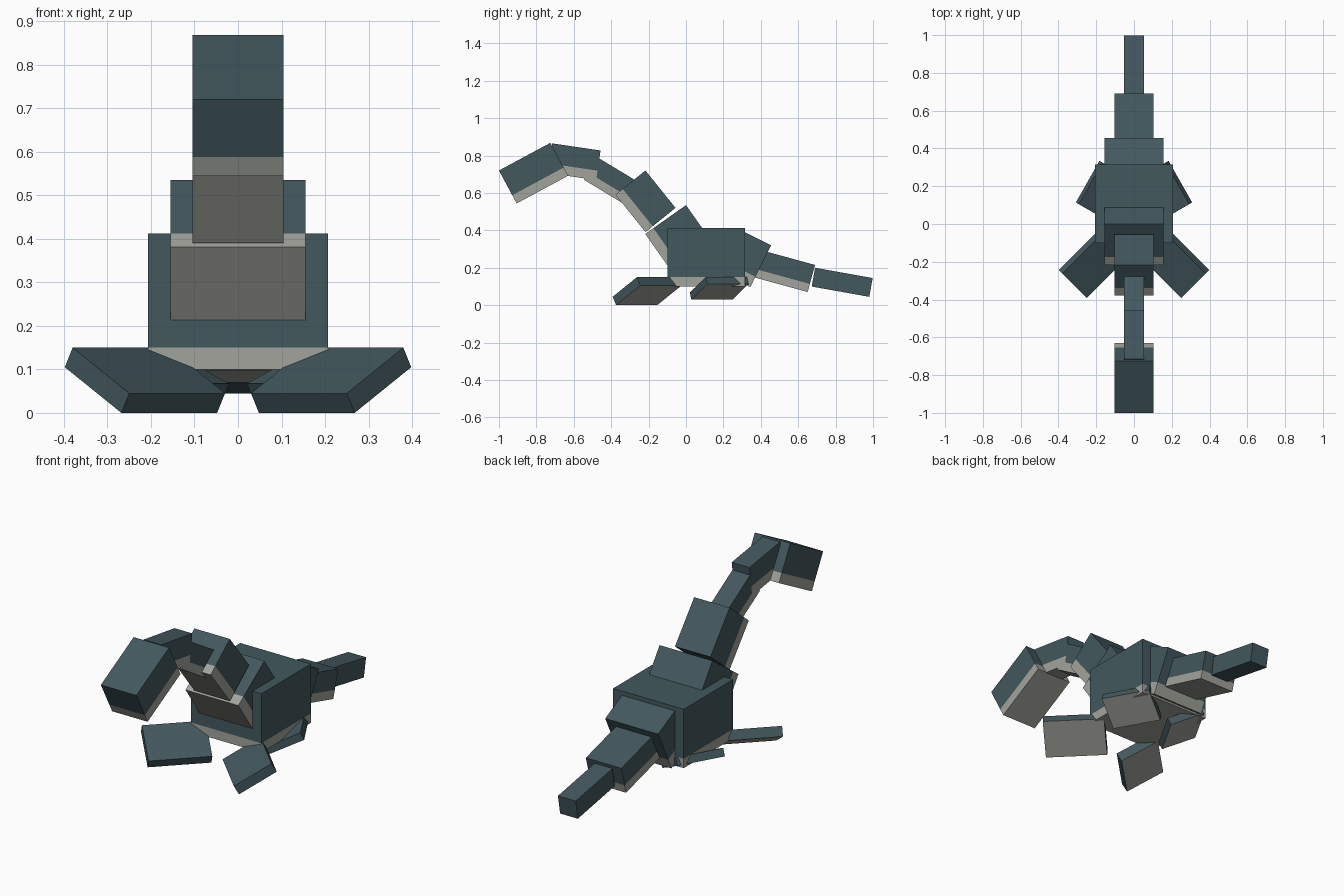
import bpy, bmesh
from mathutils import Vector

if "Cube" in bpy.data.objects:
    bpy.data.objects.remove(bpy.data.objects["Cube"])


def material(name, color):
    m = bpy.data.materials.new(name)
    m.diffuse_color = (*color, 1)
    m.use_nodes = True
    m.node_tree.nodes["Principled BSDF"].inputs["Base Color"].default_value = m.diffuse_color
    return m


SLATE = material("slate_teal", (0.056, 0.098, 0.114))
BELLY = material("pale_grey", (0.36, 0.37, 0.33))


def slab(name, origin, u, v, down, belly):
    """Box spanned by edges u, v and down; its lowest fraction takes the belly colour."""
    o, u, v, down = (Vector(p) for p in (origin, u, v, down))
    bm = bmesh.new()
    levels = [0, 1 - belly, 1] if belly > 0 else [0, 1]
    rings = [[bm.verts.new(o + down * t + p) for p in (Vector(), u, u + v, v)]
             for t in levels]
    bm.faces.new(rings[0])
    for i in range(len(rings) - 1):
        for k in range(4):
            n = (k + 1) % 4
            f = bm.faces.new((rings[i][k], rings[i][n], rings[i + 1][n], rings[i + 1][k]))
            f.material_index = i
    bottom = bm.faces.new(rings[-1][::-1])
    bottom.material_index = 0 if belly < 0 else 1
    bmesh.ops.recalc_face_normals(bm, faces=bm.faces)
    me = bpy.data.meshes.new(name)
    bm.to_mesh(me)
    bm.free()
    me.materials.append(SLATE)
    me.materials.append(BELLY)
    ob = bpy.data.objects.new(name, me)
    bpy.context.collection.objects.link(ob)
    return ob


def segment(name, start, end, thick, half, belly):
    """Body segment: its top edge runs start to end in (y, z)."""
    s, e = Vector((0, *start)), Vector((0, *end))
    along = e - s
    d = along.normalized()
    down = Vector((0, d.z, -d.y)) * thick
    slab(name, s - Vector((half, 0, 0)), (2 * half, 0, 0), along, down, belly)


# name, top start (y, z), top end (y, z), thickness, half width, belly fraction
SEGMENTS = [
    ("head", (-1.0, 0.72), (-0.725, 0.868), 0.20, 0.104, 0.25),
    ("upper_neck", (-0.715, 0.865), (-0.457, 0.827), 0.16, 0.052, 0.32),
    ("middle_neck", (-0.473, 0.79), (-0.216, 0.635), 0.14, 0.052, 0.32),
    ("lower_neck", (-0.217, 0.72), (-0.056, 0.52), 0.206, 0.104, 0.24),
    ("neck_base", (0.0, 0.535), (0.144, 0.331), 0.267, 0.155, 0.2),
    ("body", (-0.10, 0.412), (0.315, 0.412), 0.312, 0.207, 0.16),
    ("tail_base", (0.294, 0.40), (0.455, 0.32), 0.25, 0.155, 0.25),
    ("tail_middle", (0.38, 0.30), (0.69, 0.215), 0.15, 0.104, 0.3),
    ("tail_tip", (0.69, 0.20), (0.998, 0.145), 0.102, 0.052, -1),
]
for seg in SEGMENTS:
    segment(*seg)

# Flippers: low inner corner, level edge, rising edge, thickness; grey undersides
FLIPPERS = [
    ("front_flipper", (0.03, -0.172, 0.045), (0.22, -0.22, 0), (0.13, 0.13, 0.105),
     (0.018, 0.018, -0.045)),
    ("rear_flipper", (0.02, 0.24, 0.067), (0.125, -0.22, 0), (0.147, 0.085, 0.083),
     (0.016, 0.009, -0.037)),
]
for name, *vectors in FLIPPERS:
    for side, sx in (("right", 1), ("left", -1)):
        slab(f"{side}_{name}", *[(p[0] * sx, p[1], p[2]) for p in vectors], 0)
